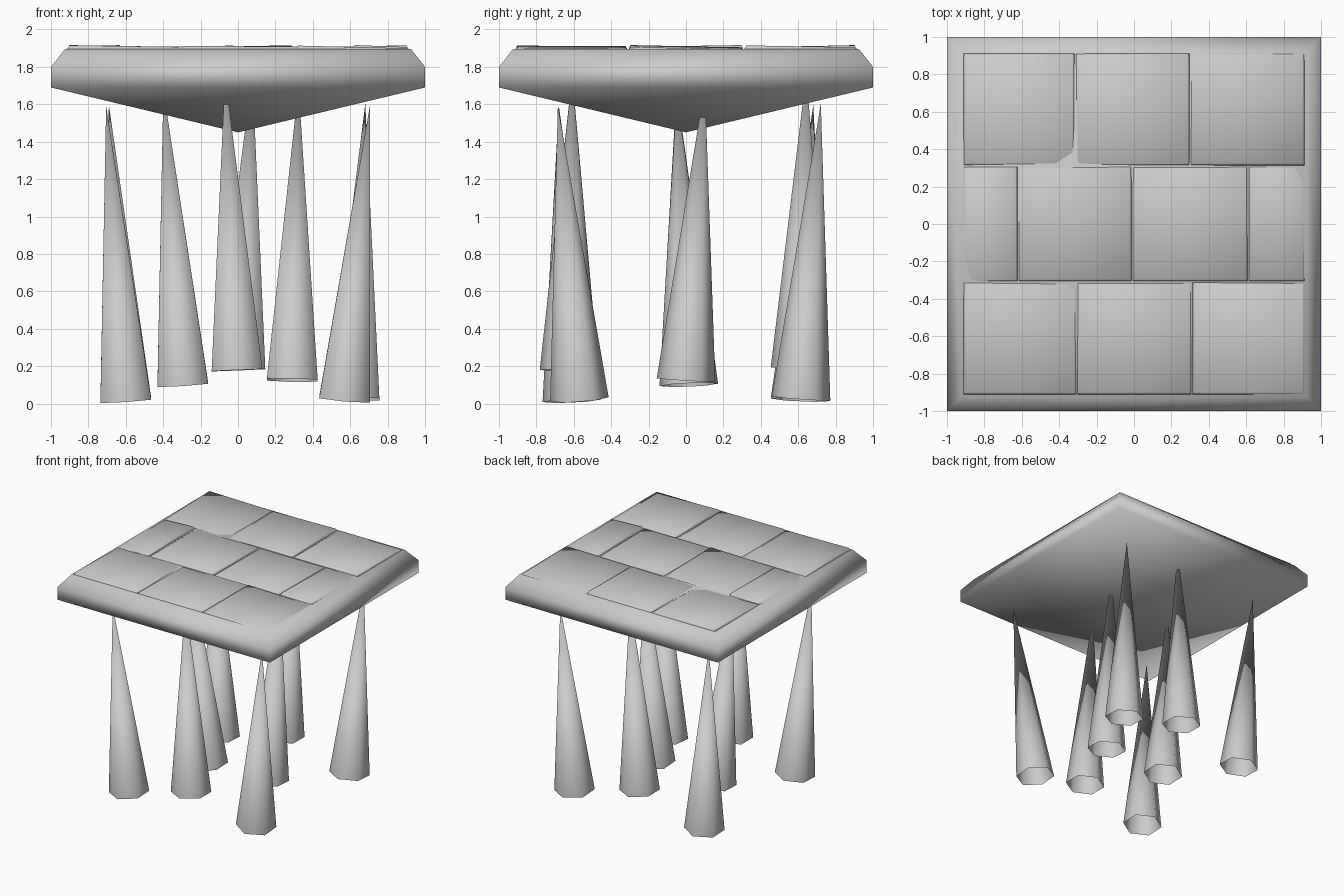
import bpy, math, random
from mathutils import Vector

if "Cube" in bpy.data.objects:
    bpy.data.objects.remove(bpy.data.objects["Cube"])

random.seed(4)


def make_object(name, verts, faces, angle):
    mesh = bpy.data.meshes.new(name)
    mesh.from_pydata(verts, [], faces)
    mesh.update()
    ob = bpy.data.objects.new(name, mesh)
    bpy.context.collection.objects.link(ob)
    bpy.ops.object.select_all(action='DESELECT')
    ob.select_set(True)
    bpy.context.view_layer.objects.active = ob
    bpy.ops.object.shade_smooth_by_angle(angle=math.radians(angle))
    return ob


def square(h, z):
    return [(-h, -h, z), (h, -h, z), (h, h, z), (-h, h, z)]


def ring_faces(a, b):
    return [(a + i, a + (i + 1) % 4, b + (i + 1) % 4, b + i) for i in range(4)]


# Platform: chamfered square slab with a shallow pyramid underneath
verts = square(1, 1.69) + square(1, 1.80) + square(0.925, 1.895) + [(0, 0, 1.45)]
faces = ring_faces(0, 4) + ring_faces(4, 8) + [(8, 9, 10, 11)]
faces += [((i + 1) % 4, i, 12) for i in range(4)]
make_object("platform", verts, faces, 80)


# Paving: three staggered rows of slightly tilted slabs with narrow bevels
def paving_slab(name, x0, x1, y0, y1):
    tilt_x, tilt_y = random.uniform(-.008, .008), random.uniform(-.008, .008)

    def corners(inset, z, tilt):
        pts = []
        for sx, sy in ((-1, -1), (1, -1), (1, 1), (-1, 1)):
            x = (x0 + inset) if sx < 0 else (x1 - inset)
            y = (y0 + inset) if sy < 0 else (y1 - inset)
            pts.append((x, y, z + tilt * (sx * tilt_x + sy * tilt_y)))
        return pts

    v = corners(0.004, 1.88, 0) + corners(0.004, 1.894, 0.4) + corners(0.014, 1.905, 1)
    f = [(3, 2, 1, 0)] + ring_faces(0, 4) + ring_faces(4, 8) + [(8, 9, 10, 11)]
    make_object(name, v, f, 60)


rows = [(-0.915, -0.31, [-0.915, -0.305, 0.31, 0.915]),
        (-0.31, 0.31, [-0.915, -0.62, -0.01, 0.61, 0.915]),
        (0.31, 0.915, [-0.915, -0.315, 0.30, 0.915])]
for r, (y0, y1, xs) in enumerate(rows):
    for c in range(len(xs) - 1):
        paving_slab(f"paving_slab_{r}_{c}", xs[c], xs[c + 1], y0, y1)


# Legs: open six-sided cones leaning slightly, base centre and a point aimed at
def leg(name, base, aim, length=1.58, radius=0.157):
    base = Vector(base)
    axis = (Vector(aim) - base).normalized()
    turn = Vector((0, 0, 1)).rotation_difference(axis)
    v = []
    for i in range(6):
        a = math.pi / 2 + i * math.pi / 3
        p = Vector((radius * math.cos(a), radius * math.sin(a), 0))
        v.append(base + turn @ p)
    v.append(base + axis * length)
    make_object(name, v, [(i, (i + 1) % 6, 6) for i in range(6)], 80)


legs = {
    "front_left_leg": ((-0.60, -0.61, 0.015), (-0.705, -0.68, 1.59)),
    "front_middle_leg": ((-0.005, -0.625, 0.178), (-0.063, -0.61, 1.60)),
    "front_right_leg": ((0.57, -0.57, 0.022), (0.705, -0.685, 1.59)),
    "centre_left_leg": ((-0.295, 0.015, 0.10), (-0.39, -0.045, 1.54)),
    "centre_right_leg": ((0.29, 0.0, 0.125), (0.32, 0.09, 1.53)),
    "back_left_leg": ((-0.60, 0.61, 0.02), (-0.69, 0.68, 1.59)),
    "back_middle_leg": ((0.01, 0.61, 0.19), (0.07, 0.64, 1.60)),
    "back_right_leg": ((0.62, 0.615, 0.028), (0.68, 0.72, 1.59)),
}
for name, (base, aim) in legs.items():
    leg(name, base, aim)
